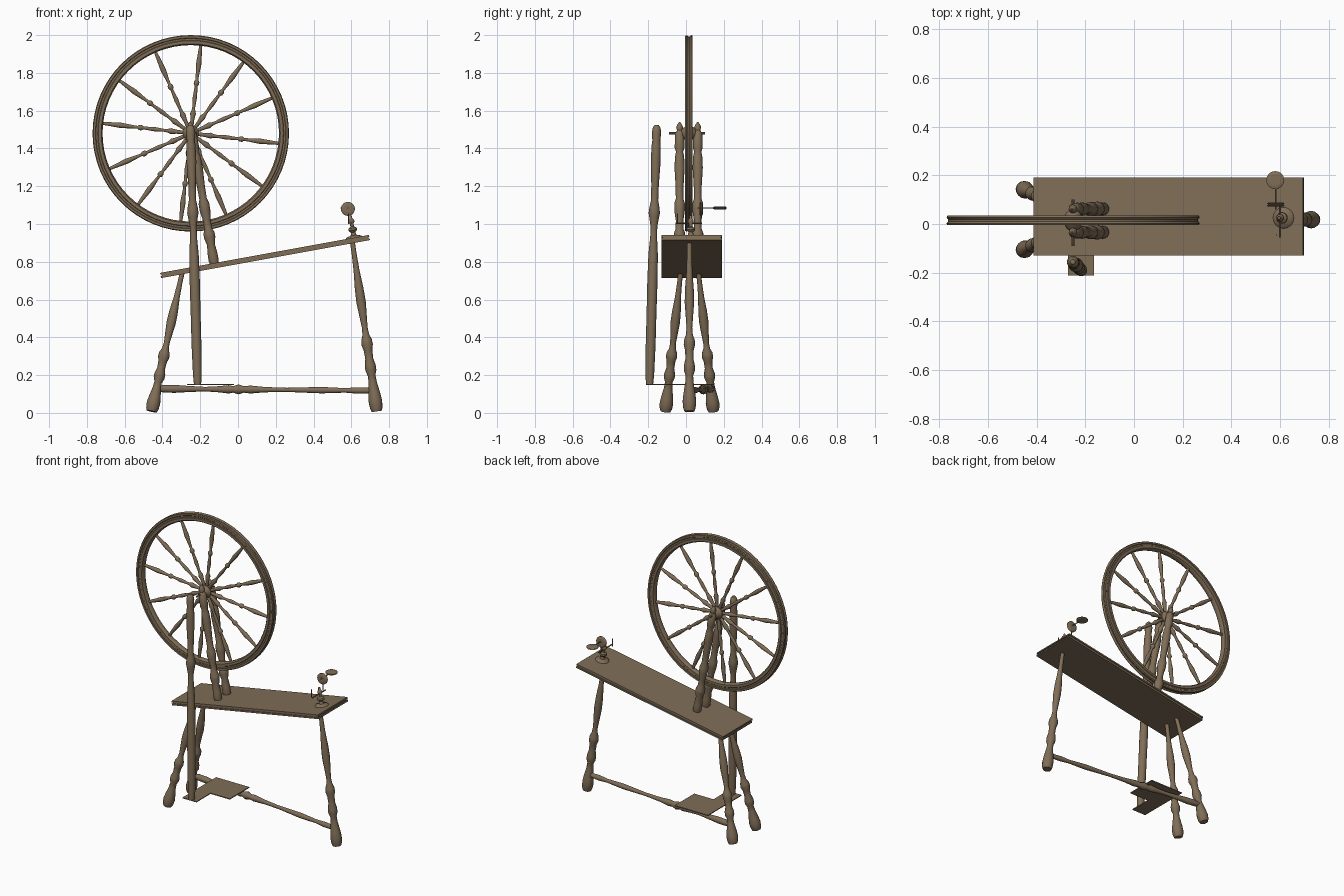
import bpy, bmesh, math
from mathutils import Vector, Matrix

wood = bpy.data.materials.new("aged brown wood")
wood.diffuse_color = (0.215, 0.155, 0.095, 1)


def finish(name, bm, smooth=True):
    bmesh.ops.recalc_face_normals(bm, faces=bm.faces)
    me = bpy.data.meshes.new(name)
    bm.to_mesh(me)
    bm.free()
    me.materials.append(wood)
    ob = bpy.data.objects.new(name, me)
    bpy.context.collection.objects.link(ob)
    if smooth:
        bpy.context.view_layer.objects.active = ob
        ob.select_set(True)
        bpy.ops.object.shade_smooth_by_angle(angle=math.radians(40))
        ob.select_set(False)
    return ob


def lathe(name, p0, p1, profile, seg=16, closed=False):
    """Turned part: profile of (fraction along p0-p1, radius)."""
    p0, p1 = Vector(p0), Vector(p1)
    rot = (p1 - p0).to_track_quat('Z', 'Y')
    length = (p1 - p0).length
    bm = bmesh.new()
    rings = []
    for t, r in profile:
        rings.append([bm.verts.new(p0 + rot @ Vector((
            r * math.cos(math.tau * i / seg), r * math.sin(math.tau * i / seg), t * length)))
            for i in range(seg)])
    pairs = list(zip(rings, rings[1:]))
    if closed:
        pairs.append((rings[-1], rings[0]))
    else:
        bm.faces.new(rings[0])
        bm.faces.new(rings[-1])
    for a, b in pairs:
        for i in range(seg):
            j = (i + 1) % seg
            bm.faces.new((a[i], a[j], b[j], b[i]))
    return finish(name, bm)


def rod(name, p0, p1, r, seg=8):
    return lathe(name, p0, p1, [(0, r), (1, r)], seg)


def prism(name, outline, z, h, matrix=Matrix()):
    """Flat board from an xy outline."""
    bm = bmesh.new()
    face = bm.faces.new([bm.verts.new((x, y, z)) for x, y in outline])
    ext = bmesh.ops.extrude_face_region(bm, geom=[face])
    bmesh.ops.translate(bm, vec=(0, 0, h), verts=[v for v in ext['geom'] if isinstance(v, bmesh.types.BMVert)])
    bm.transform(matrix)
    return finish(name, bm, False)


# sloping table with a grooved edge
slope = math.atan2(0.2, 1.1)
tilt = Matrix.Translation((0.143, 0.03, 0.828)) @ Matrix.Rotation(-slope, 4, 'Y')


def rect(a, b):
    return [(-a, -b), (a, -b), (a, b), (-a, b)]


prism("table_top", rect(0.562, 0.160), 0.004, 0.010, tilt)
prism("table_groove", rect(0.556, 0.154), -0.005, 0.010, tilt)
prism("table_bottom", rect(0.562, 0.160), -0.014, 0.010, tilt)

# three splayed turned legs
LEG = [(0, .027), (.02, .033), (.06, .036), (.10, .032), (.17, .022), (.21, .020), (.24, .029), (.27, .029),
       (.31, .021), (.36, .023), (.39, .030), (.42, .028), (.45, .018), (.49, .015), (.55, .019),
       (.64, .025), (.72, .023), (.82, .016), (.92, .013), (1, .013)]
lathe("left_front_leg", (-.457, -.108, .008), (-.295, -.028, .745), LEG)
lathe("left_back_leg", (-.457, .145, .008), (-.295, .066, .745), LEG)
lathe("right_leg", (.735, .018, .008), (.605, .018, .91), LEG)

# stretcher from the right leg to the left back leg
lathe("stretcher", (-.425, .135, .128), (.715, .02, .118),
      [(0, .014), (.03, .020), (.08, .021), (.13, .017), (.22, .012), (.28, .016), (.33, .022), (.35, .017),
       (.375, .026), (.40, .017), (.43, .021), (.50, .014), (.60, .011), (.68, .014), (.76, .017), (.87, .012),
       (.93, .017), (1, .014)])

# wheel: rim, hub, twelve turned spokes
C = Vector((-.25, .015, 1.48))
Y = Vector((0, 1, 0))
lathe("wheel_rim", C - Y * .02, C + Y * .02,
      [(0, .474), (0, .490), (.08, .493), (.08, .502), (0, .505), (0, .516), (.2, .52), (.4, .513),
       (.6, .513), (.8, .52), (1, .516), (1, .505), (.92, .502), (.92, .493), (1, .490), (1, .474),
       (.75, .467), (.25, .467)], 64, True)
lathe("wheel_hub", C - Y * .04, C + Y * .04,
      [(0, .018), (.1, .028), (.25, .034), (.35, .042), (.65, .042), (.75, .034), (.9, .028), (1, .018)], 24)
rod("wheel_axle", C - Y * .105, C + Y * .085, .006)
SPOKE = [(0, .010), (.10, .011), (.17, .016), (.21, .010), (.25, .008), (.36, .012), (.46, .009), (.50, .008),
         (.52, .015), (.55, .015), (.57, .008), (.62, .009), (.76, .015), (.86, .012), (1, .008)]
for i in range(12):
    a = math.radians(-6.5 + 30 * i)
    d = Vector((math.cos(a), 0, math.sin(a)))
    lathe(f"spoke_{i + 1}", C + d * .03, C + d * .475, SPOKE, 10)

# two leaning wheel posts with finials
POST = [(0, .022), (.03, .027), (.08, .026), (.14, .021), (.19, .030), (.22, .030), (.25, .021), (.31, .020),
        (.38, .028), (.43, .028), (.46, .020), (.55, .021), (.68, .027), (.76, .024), (.79, .019),
        (.82, .026), (.92, .024), (.94, .014), (.965, .018), (.985, .011), (1, .003)]
for name, y in (("front_wheel_post", -.034), ("back_wheel_post", .062)):
    lathe(name, (-.125, y, .785), (-.255, y, 1.54), POST)

# long front footman and treadle board
lathe("footman", (-.214, -.193, .15), (-.252, -.155, 1.525),
      [(0, .019), (.04, .023), (.15, .026), (.26, .026), (.40, .027), (.50, .025), (.57, .018), (.61, .018),
       (.645, .026), (.66, .030), (.68, .027), (.71, .019), (.77, .020), (.86, .026), (.92, .024), (.94, .021),
       (.97, .025), (.99, .020), (1, .010)])
prism("treadle", [(-.27, -.212), (-.165, -.212), (-.165, -.06), (-.02, -.06), (-.02, .15), (-.27, .15)],
      .147, .006)

# spinning head: turned stand, flyer and two whorls
lathe("head_stand", (.618, .025, .905), (.595, .025, 1.045),
      [(0, .045), (.14, .046), (.20, .040), (.25, .016), (.36, .012), (.45, .024), (.52, .022), (.58, .010),
       (.68, .009), (.76, .016), (.83, .015), (.88, .008), (1, .006)])
rod("flyer_shaft", (.600, -.055, 1.005), (.600, .085, 1.005), .004)
rod("flyer_arm", (.585, -.045, 1.000), (.585, -.045, 1.055), .003)
rod("flyer_back_arm", (.585, .08, 1.000), (.585, .08, 1.085), .003)
rod("whorl_axle", (.582, .06, 1.085), (.582, .175, 1.085), .0035)
WHORL = [(0, .018), (0, .030), (.25, .037), (.45, .031), (.55, .031), (.75, .037), (1, .030), (1, .018)]
lathe("upright_whorl", (.582, .071, 1.08), (.582, .089, 1.08), WHORL, 24)
lathe("flat_whorl", (.580, .180, 1.077), (.580, .180, 1.092), WHORL, 24)
